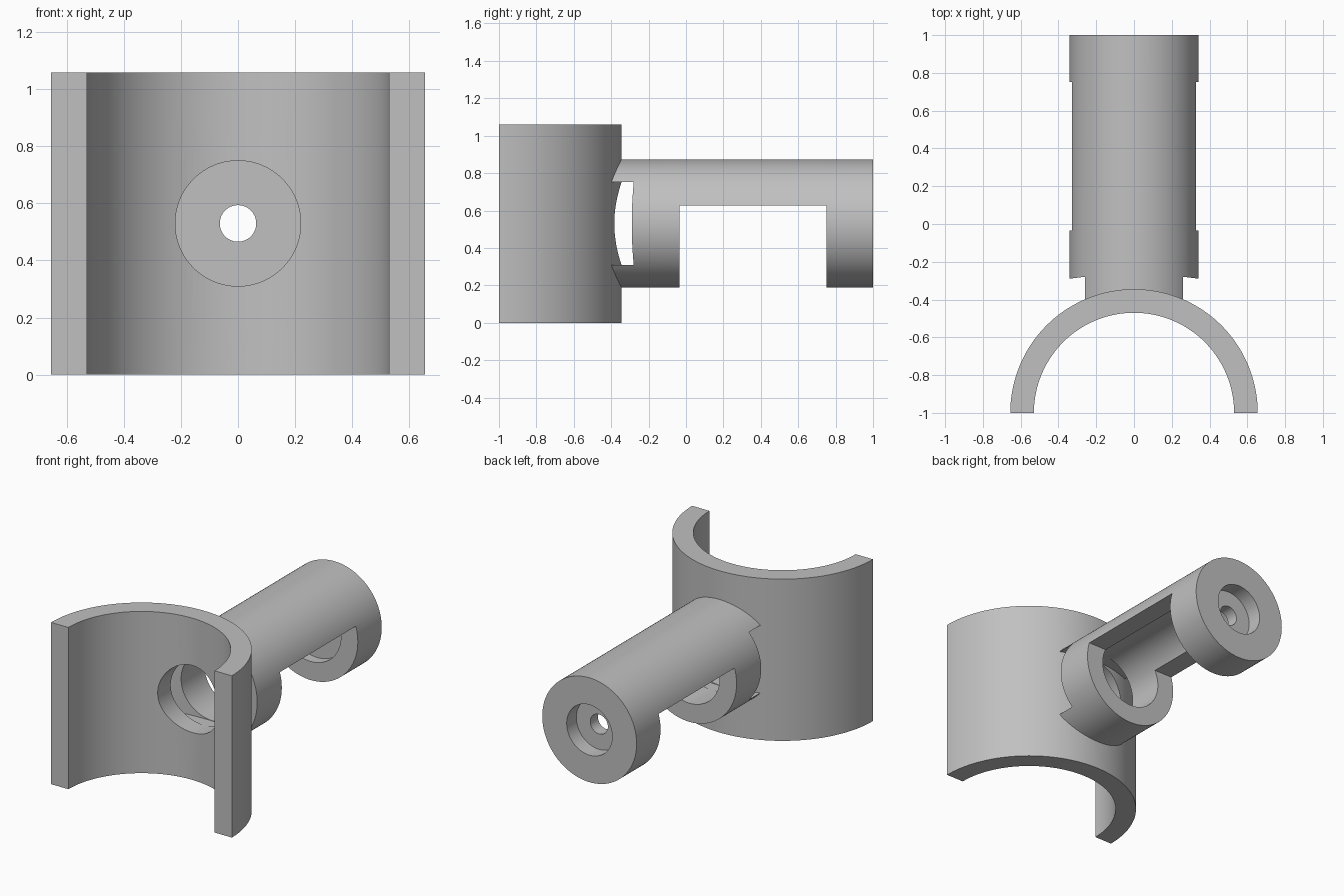
import bpy, bmesh
from math import sin, cos, pi, radians, sqrt
from mathutils import Matrix

cube = bpy.data.objects.get("Cube")
if cube:
    bpy.data.objects.remove(cube)

GREY = (0.53, 0.53, 0.53, 1.0)
mat = bpy.data.materials.new("plain grey")
mat.use_nodes = True
mat.diffuse_color = GREY
mat.node_tree.nodes["Principled BSDF"].inputs["Base Color"].default_value = GREY

AXIS_Z = 0.53      # height of the tube axis
RING_Y = -1.0      # centre line of the half ring
TUBE_R = 0.342
BORE_R = 0.22


def finish(name, bm):
    bmesh.ops.recalc_face_normals(bm, faces=bm.faces)
    mesh = bpy.data.meshes.new(name)
    bm.to_mesh(mesh)
    bm.free()
    mesh.materials.append(mat)
    obj = bpy.data.objects.new(name, mesh)
    bpy.context.collection.objects.link(obj)
    return obj


def prism(name, outline, z0, z1):
    """Extrude an xy outline from z0 to z1."""
    bm = bmesh.new()
    face = bm.faces.new([bm.verts.new((x, y, z0)) for x, y in outline])
    new = bmesh.ops.extrude_face_region(bm, geom=[face])["geom"]
    bmesh.ops.translate(bm, vec=(0, 0, z1 - z0),
                        verts=[v for v in new if isinstance(v, bmesh.types.BMVert)])
    return finish(name, bm)


def rod(name, radius, y0, y1, sides=128):
    """Cylinder along y on the tube axis."""
    bm = bmesh.new()
    place = Matrix.Translation((0, (y0 + y1) / 2, AXIS_Z)) @ Matrix.Rotation(pi / 2, 4, "X")
    bmesh.ops.create_cone(bm, cap_ends=True, segments=sides, radius1=radius,
                          radius2=radius, depth=y1 - y0, matrix=place)
    return finish(name, bm)


def arc(radius, cy, a0, a1, steps):
    angles = [radians(a0 + (a1 - a0) * i / steps) for i in range(steps + 1)]
    return [(radius * cos(a), cy + radius * sin(a)) for a in angles]


def combine(target, other, operation):
    mod = target.modifiers.new(operation.lower(), "BOOLEAN")
    mod.operation = operation
    mod.solver = "EXACT"
    mod.object = other
    bpy.context.view_layer.objects.active = target
    bpy.ops.object.modifier_apply(modifier=mod.name)
    bpy.data.objects.remove(other)


# Tube arm with an open underside
bracket = rod("clamp_bracket", TUBE_R, -0.46, 1.0)
window = [(-0.6, -0.035), (0.6, -0.035), (0.6, 0.752), (-0.6, 0.752)]
combine(bracket, prism("underside_cutter", window, 0.05, 0.628), "DIFFERENCE")

# Curved strap slot across the tube, just behind the ring
slot_cy = -2.6
slot_r = sqrt((slot_cy + 0.29) ** 2 + TUBE_R ** 2)
slot = [(-0.7, -0.7), (0.7, -0.7)] + arc(slot_r, slot_cy, 78, 102, 32)
combine(bracket, prism("slot_cutter", slot, AXIS_Z - 0.222, AXIS_Z + 0.222), "DIFFERENCE")

# Half ring
ring = arc(0.655, RING_Y, 0, 180, 72) + arc(0.53, RING_Y, 180, 0, 72)
combine(bracket, prism("half_ring", ring, 0.0, 1.06), "UNION")

# Main bore, screw hole and counterbore in the end cap
combine(bracket, rod("bore_cutter", BORE_R, -0.75, 0.82), "DIFFERENCE")
combine(bracket, rod("screw_cutter", 0.064, 0.7, 1.1, 64), "DIFFERENCE")
combine(bracket, rod("counterbore_cutter", 0.165, 0.9, 1.1), "DIFFERENCE")

# Smooth curved walls, crisp edges
bpy.ops.object.select_all(action="DESELECT")
bracket.select_set(True)
bpy.context.view_layer.objects.active = bracket
bpy.ops.object.shade_smooth_by_angle(angle=radians(25))
